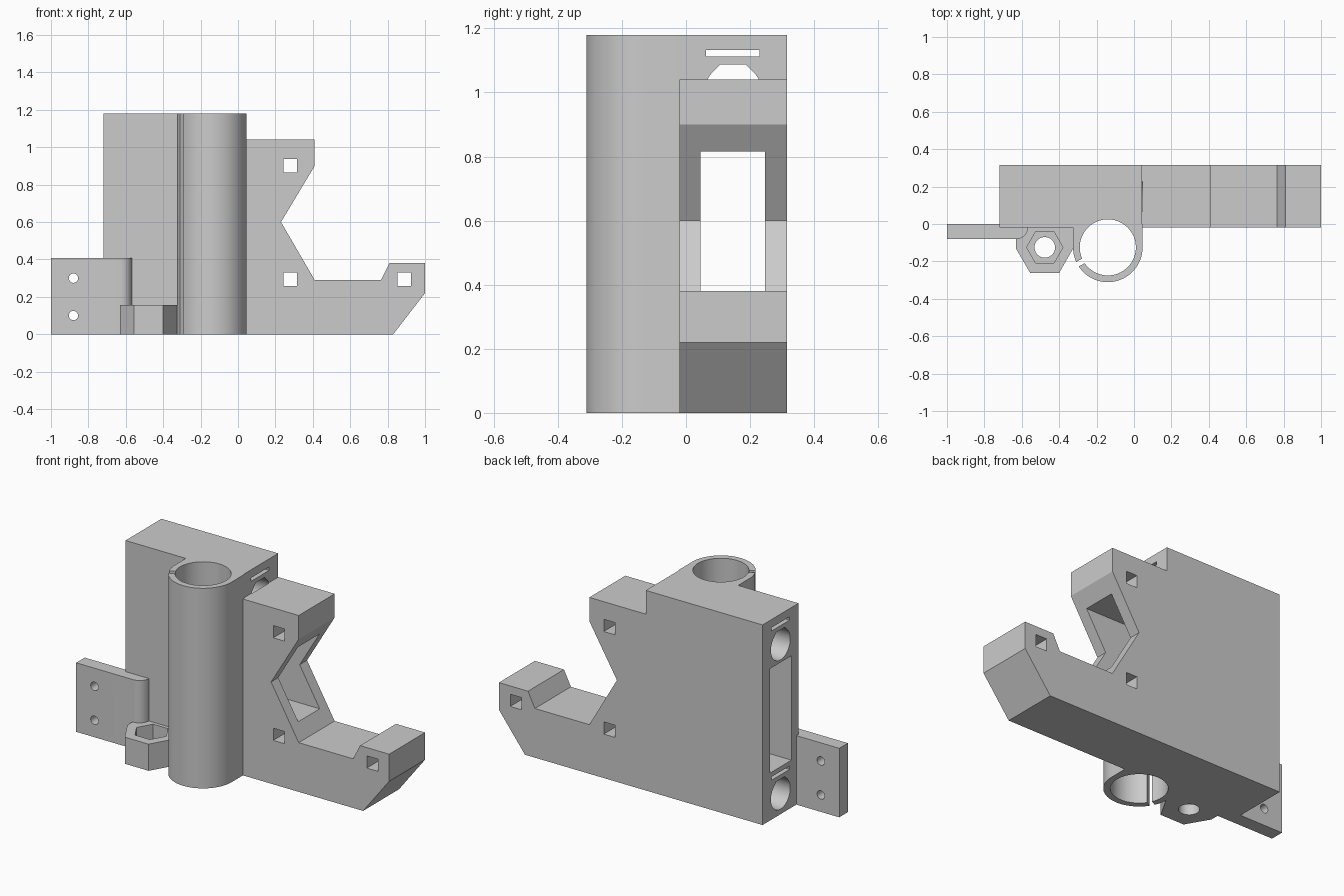
import bpy, bmesh
from math import radians, cos, sin, pi, tau
from mathutils import Matrix

old = bpy.data.objects.get("Cube")
if old:
    bpy.data.objects.remove(old)

grey = bpy.data.materials.new("plain grey")
grey.use_nodes = True
colour = (0.6, 0.6, 0.6, 1)
grey.diffuse_color = colour
grey.node_tree.nodes["Principled BSDF"].inputs["Base Color"].default_value = colour


def prism(name, profile, axis, lo, hi):
    """Extrude a 2D profile along an axis from lo to hi."""
    place = {"x": lambda a, b, e: (e, a, b),
             "y": lambda a, b, e: (a, e, b),
             "z": lambda a, b, e: (a, b, e)}[axis]
    bm = bmesh.new()
    ends = [[bm.verts.new(place(a, b, e)) for a, b in profile] for e in (lo, hi)]
    for ring in ends:
        bm.faces.new(ring)
    n = len(profile)
    for i in range(n):
        j = (i + 1) % n
        bm.faces.new((ends[0][i], ends[0][j], ends[1][j], ends[1][i]))
    bmesh.ops.recalc_face_normals(bm, faces=bm.faces)
    mesh = bpy.data.meshes.new(name)
    bm.to_mesh(mesh)
    bm.free()
    mesh.materials.append(grey)
    obj = bpy.data.objects.new(name, mesh)
    bpy.context.collection.objects.link(obj)
    return obj


def arc(cx, cy, r, start=0, end=tau, steps=48, closed=False):
    count = steps + 1 if closed else steps
    angles = [start + (end - start) * i / steps for i in range(count)]
    return [(cx + r * cos(t), cy + r * sin(t)) for t in angles]


def rect(a0, a1, b0, b1):
    return [(a0, b0), (a1, b0), (a1, b1), (a0, b1)]


def cut(target, *cutters):
    for cutter in cutters:
        cutter.hide_render = True
        mod = target.modifiers.new("cut", "BOOLEAN")
        mod.operation = "DIFFERENCE"
        mod.solver = "EXACT"
        mod.object = cutter
    bpy.ops.object.select_all(action="DESELECT")
    bpy.context.view_layer.objects.active = target
    target.select_set(True)
    for mod in list(target.modifiers):
        bpy.ops.object.modifier_apply(modifier=mod.name)
    bpy.ops.object.shade_smooth_by_angle(angle=radians(25))


FRONT, BACK, TOP, STEP = -0.02, 0.315, 1.18, 0.042
LEFT_END = -0.72
BORE = (-0.14, -0.125)
NUT = (-0.477, -0.125)

# Main block with notched arm
body = prism("body", [
    (LEFT_END, 0), (0.83, 0), (1, 0.22), (1, 0.38), (0.81, 0.38), (0.765, 0.29),
    (0.41, 0.29), (0.23, 0.6), (0.41, 0.9), (0.41, 1.04), (STEP, 1.04),
    (STEP, TOP), (LEFT_END, TOP)], "y", FRONT, BACK)

# Bearing tube merged with its square backing
holder = prism("bearing_holder",
               arc(*BORE, 0.186, pi, tau, 32, True) + [(0.046, 0), (-0.326, 0)],
               "z", 0, TOP)

# Hexagonal nut boss
boss = prism("nut_holder", [
    (-0.632, 0), (-0.632, -0.13), (-0.555, -0.262), (-0.4, -0.262),
    (-0.325, -0.13), (-0.325, 0)], "z", 0, 0.157)

# Side plate with a rounded front corner
plate = prism("mounting_plate",
              [(-1, 0), (-1, -0.08)]
              + arc(-0.627, -0.02, 0.06, -pi / 2, 0, 10, True) + [(-0.567, 0)],
              "z", 0, 0.407)

# Cutters for the block
mid = 0.147
bore = prism("bore_cutter", arc(*BORE, 0.15, steps=64), "z", -0.1, 1.3)
body_cuts = [
    bore,
    prism("belt_pocket_cutter", rect(0.046, 0.246, 0.28, 0.895), "x", -0.8, STEP),
    prism("belt_slot_cutter", rect(0.046, 0.246, 0.375, 0.815), "x", 0, 0.7),
]
for z in (0.12, 1.0):
    # Rod hole: round below, sloped to a flat roof above
    r = 0.09
    hole = arc(mid, z, r, radians(135), radians(405), 36, True)
    hole += [(mid + 0.04, z + 0.087), (mid - 0.04, z + 0.087)]
    body_cuts.append(prism("rod_hole_cutter", hole, "x", -0.8, STEP + 0.003))
    body_cuts.append(prism("relief_slit_cutter",
                           rect(0.063, 0.23, z + 0.112, z + 0.132),
                           "x", -0.8, STEP + 0.003))
for x, z in ((0.28, 0.9), (0.28, 0.295), (0.89, 0.295)):
    s = 0.036
    body_cuts.append(prism("square_hole_cutter", rect(x - s, x + s, z - s, z + s),
                           "y", -0.1, 0.4))
cut(body, *body_cuts)

# Bearing bore and clamping slit
slit = prism("clamp_slit_cutter", rect(0.1, 0.25, -0.014, 0.014), "z", -0.1, 1.3)
slit.data.transform(Matrix.Translation((*BORE, 0)) @ Matrix.Rotation(radians(209), 4, "Z"))
cut(holder, bore, slit)

# Nut trap and screw hole
trap = prism("nut_trap_cutter", arc(*NUT, 0.097, steps=6), "z", 0.06, 0.3)
screw = prism("screw_cutter", arc(*NUT, 0.055), "z", -0.1, 0.3)
cut(boss, trap, screw)

# Plate screw holes
cut(plate, *[prism("plate_hole_cutter", arc(-0.88, z, 0.025, steps=32), "y", -0.2, 0.1)
             for z in (0.1, 0.3)])

# Remove the spent cutters
for obj in list(bpy.context.collection.objects):
    if obj.name.split(".")[0].endswith("_cutter"):
        bpy.data.objects.remove(obj)
